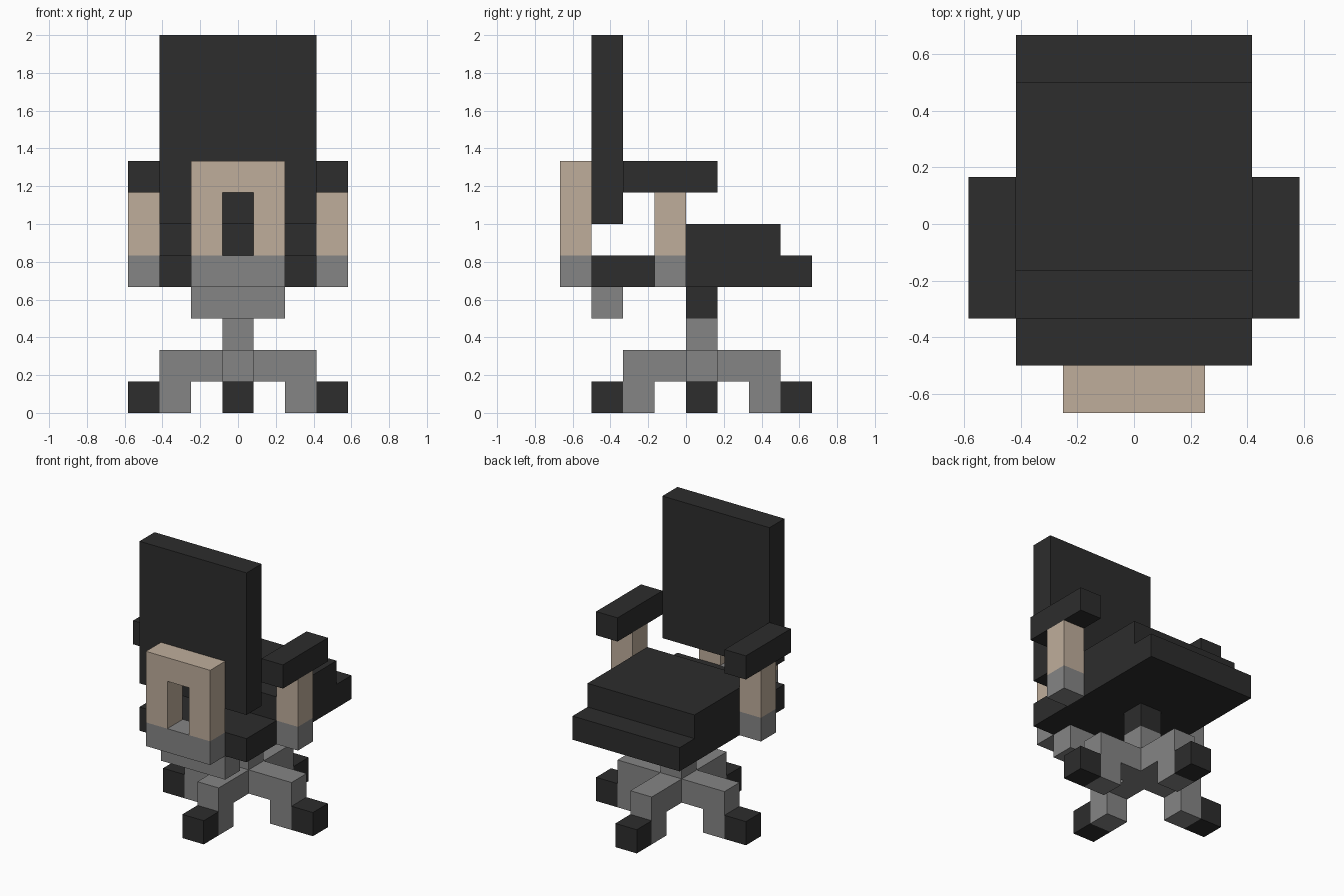
import bpy
import bmesh
from math import pi
from mathutils import Matrix, Vector

U = 1 / 6  # grid unit: every part is a whole number of blocks

old = bpy.data.objects.get("Cube")
if old:
    bpy.data.objects.remove(old, do_unlink=True)


def material(name, rgb):
    m = bpy.data.materials.new(name)
    m.use_nodes = True
    m.diffuse_color = (*rgb, 1)
    m.node_tree.nodes["Principled BSDF"].inputs["Base Color"].default_value = (*rgb, 1)
    return m


BLACK = material("black_fabric", (0.026, 0.026, 0.026))
GREY = material("grey_metal", (0.235, 0.235, 0.235))
TAN = material("tan_plastic", (0.52, 0.42, 0.33))


def prism(name, mat, profile, y0, y1, turn=Matrix()):
    """Extrude an x-z profile (in blocks) from y0 to y1, then transform it."""
    bm = bmesh.new()
    face = bm.faces.new([bm.verts.new((x, y0, z)) for x, z in profile])
    grown = bmesh.ops.extrude_face_region(bm, geom=[face])["geom"]
    moved = [v for v in grown if isinstance(v, bmesh.types.BMVert)]
    bmesh.ops.translate(bm, verts=moved, vec=Vector((0, y1 - y0, 0)))
    bmesh.ops.transform(bm, matrix=Matrix.Scale(U, 4) @ turn, verts=bm.verts)
    bmesh.ops.recalc_face_normals(bm, faces=bm.faces)
    mesh = bpy.data.meshes.new(name)
    bm.to_mesh(mesh)
    bm.free()
    mesh.materials.append(mat)
    ob = bpy.data.objects.new(name, mesh)
    bpy.context.collection.objects.link(ob)
    return ob


def box(name, mat, x, y, z, turn=Matrix()):
    (x0, x1), (z0, z1) = x, z
    return prism(name, mat, [(x0, z0), (x1, z0), (x1, z1), (x0, z1)], *y, turn)


# Seat and backrest
WIDE = (-2.5, 2.5)
box("seat_base", BLACK, WIDE, (-3, 4), (4, 5))
box("seat_cushion", BLACK, WIDE, (-1, 3), (5, 6))
box("backrest", BLACK, WIDE, (-3, -2), (6, 12))

# Arched bracket behind the backrest
ARCH = [(-1.5, 5), (-1.5, 8), (1.5, 8), (1.5, 5), (0.5, 5), (0.5, 7), (-0.5, 7), (-0.5, 5)]
prism("back_bracket", TAN, ARCH, -4, -3)
box("bracket_foot", GREY, (-1.5, 1.5), (-4, -3), (4, 5))
box("bracket_under_seat", GREY, (-1.5, 1.5), (-3, -2), (3, 4))

# Armrests, one per side
for side, x in (("left", (2.5, 3.5)), ("right", (-3.5, -2.5))):
    box(side + "_armrest", BLACK, x, (-2, 1), (7, 8))
    box(side + "_armrest_post", TAN, x, (-1, 0), (5, 7))
    box(side + "_armrest_foot", GREY, x, (-1, 0), (4, 5))

# Central column
box("column", GREY, (-0.5, 0.5), (0, 1), (1, 3))
box("column_collar", BLACK, (-0.5, 0.5), (0, 1), (3, 4))

# Four bent legs with wheels, turned around the column
LEG = [(0.5, 1), (1.5, 1), (1.5, 0), (2.5, 0), (2.5, 2), (0.5, 2)]
for i, side in enumerate(("left", "back", "right", "front")):
    turn = Matrix.Translation((0, 0.5, 0)) @ Matrix.Rotation(i * pi / 2, 4, "Z")
    prism(side + "_leg", GREY, LEG, -0.5, 0.5, turn)
    box(side + "_wheel", BLACK, (2.5, 3.5), (-0.5, 0.5), (0, 1), turn)
